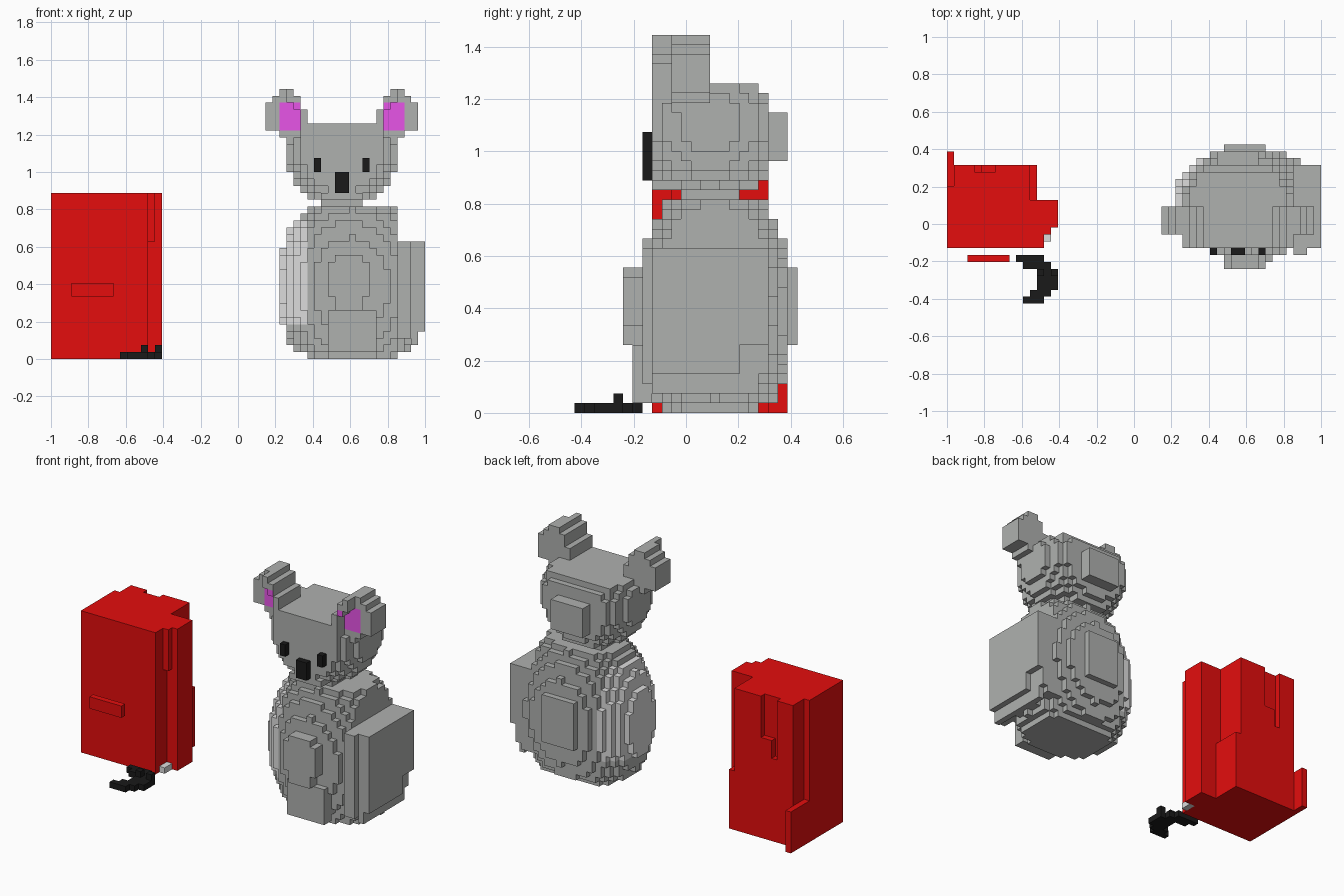
import bpy, bmesh, math

if "Cube" in bpy.data.objects:
    bpy.data.objects.remove(bpy.data.objects["Cube"])

V = 2 / 54                      # cell size
Y0 = -11.5 * V                  # y of cell row 0
cells = {}                      # (i, j, k) -> (part, colour)

COLOURS = {
    "grey": (0.43, 0.44, 0.43), "light_grey": (0.72, 0.72, 0.72),
    "red": (0.78, 0.004, 0.004), "pink": (0.80, 0.09, 0.80),
    "black": (0.010, 0.010, 0.010),
}
mats = {}
for name, c in COLOURS.items():
    mats[name] = bpy.data.materials.new(name)
    mats[name].diffuse_color = (*c, 1)
names = list(COLOURS)


def block(part, colour, i, j, k):
    """Fill a box of cells; each range is (start, end)."""
    for a in range(*i):
        for b in range(*j):
            for c in range(*k):
                cells[a, b, c] = (part, colour)


def clear(i, j, k):
    for a in range(*i):
        for b in range(*j):
            for c in range(*k):
                cells.pop((a, b, c), None)


def ball(part, centre, radii, i, j, k, colour):
    """Fill an ellipsoid clipped to a box of cells."""
    for a in range(*i):
        for b in range(*j):
            for c in range(*k):
                d = sum(((p + 0.5 - q) / r) ** 2
                        for p, q, r in zip((a, b, c), centre, radii))
                if d <= 1:
                    cells[a, b, c] = (part, colour(a, b, c))


# body, lighter on its left flank
flank = lambda a, b, c: "light_grey" if a < 37 and 5 <= c < 20 else "grey"
ball("body", (43.3, 14.5, 10.5), (10.8, 8.1, 14), (33, 54), (7, 22), (0, 22), flank)
clear((33, 37), (7, 22), (0, 1))
clear((50, 54), (7, 22), (0, 1))
clear((50, 54), (7, 22), (17, 22))
clear((33, 54), (19, 22), (0, 1))
block("body", "grey", (41, 45), (5, 7), (7, 15))        # belly
block("body", "grey", (40, 46), (5, 7), (9, 14))
block("body", "grey", (40, 47), (6, 8), (1, 7))         # front foot
block("body", "grey", (40, 46), (22, 23), (7, 15))      # back bump
block("body", "grey", (50, 52), (7, 20), (3, 17))       # right haunch
block("body", "grey", (52, 53), (8, 19), (2, 4))
block("body", "grey", (52, 54), (8, 20), (4, 17))
clear((53, 54), (17, 20), (4, 7))
block("neck", "grey", (39, 45), (11, 17), (22, 24))

# head
plain = lambda a, b, c: "grey"
ball("head", (42, 14, 30), (8.1, 8, 8), (34, 50), (8, 20), (22, 34), plain)
clear((34, 50), (8, 11), (22, 23))
block("head", "grey", (39, 45), (8, 19), (23, 24))
clear((34, 50), (19, 20), (33, 34))
block("head", "grey", (39, 45), (20, 22), (26, 31))

# ears, mirrored about the head centre: first and last column per layer
EAR = {31: (34, 39), 32: (33, 39), 33: (31, 39), 34: (31, 37),
       35: (31, 37), 36: (31, 36), 37: (32, 36), 38: (33, 35)}
for k, (lo, hi) in EAR.items():
    for i in range(lo, hi):
        rim = i >= 36 or i == hi - 1 or (k >= 37 and i >= 34)
        front = 8 if rim else 10
        for j in range(front, 14):
            pink = j == front and 33 <= i < 36 and 33 <= k < 37
            for side, m in (("left_ear", i), ("right_ear", 83 - i)):
                cells[m, j, k] = (side, "pink" if pink else "grey")

# face
block("nose", "black", (41, 43), (7, 8), (24, 27))
block("left_eye", "black", (38, 39), (7, 8), (27, 29))
block("right_eye", "black", (45, 46), (7, 8), (27, 29))

# red cabinet, stepped on its right side
for j in range(8, 20):
    end = 14 if j < 10 else 15 if j < 11 else 16 if j < 15 else 13
    block("cabinet", "red", (0, end), (j, j + 1), (0, 24))
clear((14, 15), (10, 11), (0, 17))                      # front corner rib ends high
clear((12, 13), (15, 20), (10, 24))                     # upper set-back
clear((0, 1), (17, 20), (7, 24))
block("cabinet", "red", (0, 1), (17, 22), (0, 7))       # back tab
clear((4, 7), (19, 20), (17, 24))                       # back groove
clear((4, 5), (19, 20), (14, 17))
block("cabinet_handle", "red", (3, 9), (6, 7), (9, 11))
block("small_chip", "light_grey", (14, 15), (9, 11), (0, 1))

# black hook on the ground
for j, (lo, hi) in enumerate([(11, 14), (12, 15), (13, 16), (13, 16),
                              (13, 16), (11, 15), (10, 14)]):
    block("hook", "black", (lo, hi), (j, j + 1), (0, 1))
for i in (13, 15):
    block("hook", "black", (i, i + 1), (4, 5), (1, 2))

# turn each part's exposed cell sides into a mesh
for part in sorted({p for p, c in cells.values()}):
    bm = bmesh.new()
    verts = {}
    for cell, (p, colour) in cells.items():
        if p != part:
            continue
        for axis in range(3):
            for s in (0, 1):
                n = list(cell)
                n[axis] += 2 * s - 1
                if tuple(n) in cells:
                    continue
                quad = []
                for u, w in ((0, 0), (1, 0), (1, 1), (0, 1)):
                    q = list(cell)
                    q[axis] += s
                    q[(axis + 1) % 3] += u
                    q[(axis + 2) % 3] += w
                    q = tuple(q)
                    if q not in verts:
                        verts[q] = bm.verts.new((q[0] * V - 1, q[1] * V + Y0, q[2] * V))
                    quad.append(verts[q])
                f = bm.faces.new(quad if s else quad[::-1])
                # only the front of a pink cell is pink
                shown = "grey" if colour == "pink" and (axis, s) != (1, 0) else colour
                f.material_index = names.index(shown)
    bmesh.ops.dissolve_limit(bm, angle_limit=math.radians(1), verts=bm.verts,
                             edges=bm.edges, delimit={"MATERIAL"})
    me = bpy.data.meshes.new(part)
    for n in names:
        me.materials.append(mats[n])
    bm.to_mesh(me)
    bm.free()
    bpy.context.collection.objects.link(bpy.data.objects.new(part, me))

for m in bpy.data.materials:
    if m.users and not m.is_grease_pencil:
        m.use_nodes = True
        m.node_tree.nodes["Principled BSDF"].inputs["Base Color"].default_value = m.diffuse_color
